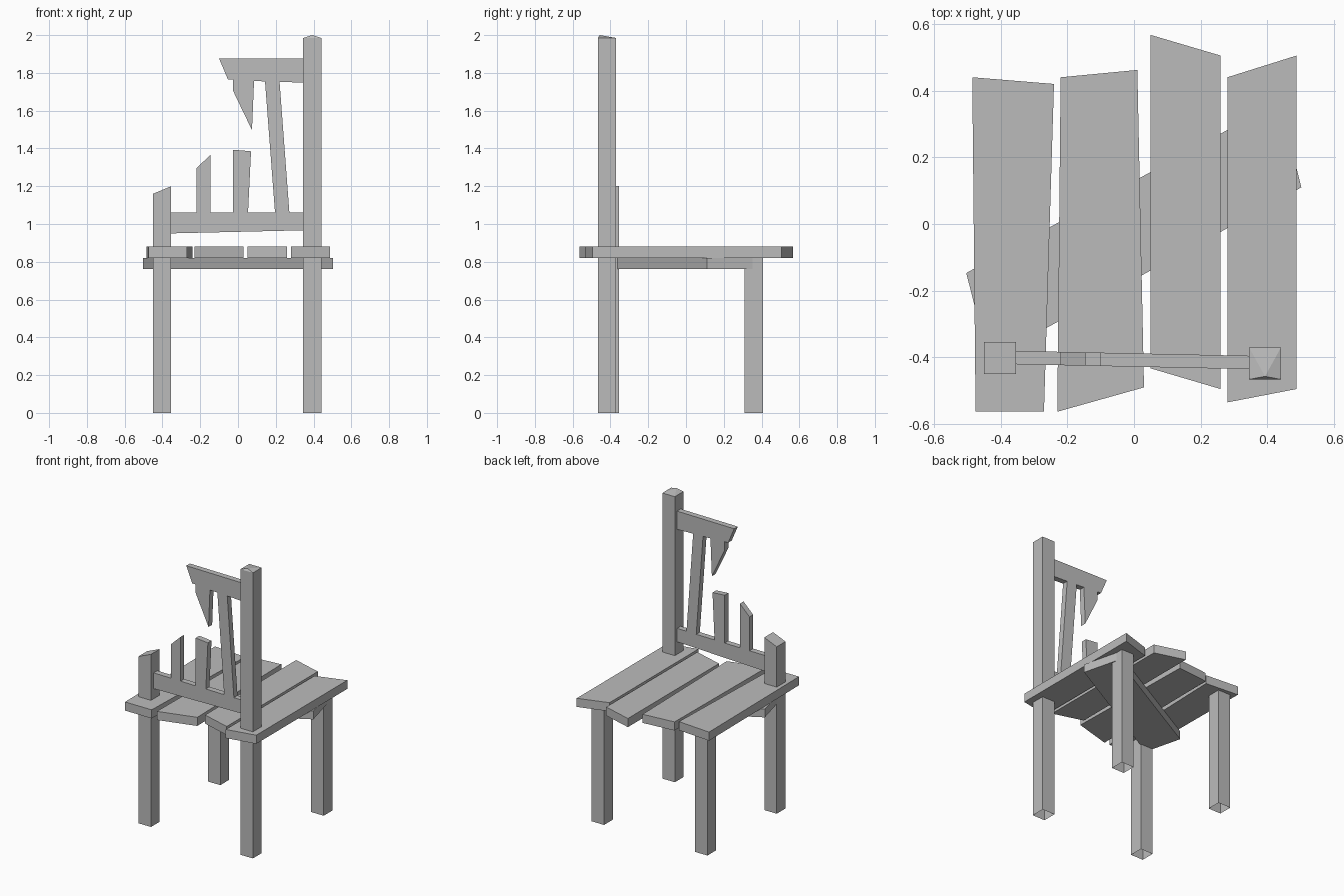
import bpy
import bmesh
from mathutils import Vector

default_cube = bpy.data.objects.get("Cube")
if default_cube:
    bpy.data.objects.remove(default_cube, do_unlink=True)

# One plain grey for the whole chair
grey = bpy.data.materials.new("plain grey")
grey.use_nodes = True
grey.diffuse_color = (0.5, 0.5, 0.5, 1)
shader = next(n for n in grey.node_tree.nodes if n.type == "BSDF_PRINCIPLED")
shader.inputs["Base Color"].default_value = grey.diffuse_color


def finish(name, bm):
    """Turn a bmesh into a flat shaded object in the scene."""
    mesh = bpy.data.meshes.new(name)
    bm.to_mesh(mesh)
    bm.free()
    mesh.materials.append(grey)
    obj = bpy.data.objects.new(name, mesh)
    bpy.context.collection.objects.link(obj)
    return obj


def loft(name, start, end, open_start=False):
    """Join two matching outlines with side faces and cap the ends."""
    bm = bmesh.new()
    a = [bm.verts.new(p) for p in start]
    b = [bm.verts.new(p) for p in end]
    for i in range(len(a)):
        j = (i + 1) % len(a)
        bm.faces.new((a[i], a[j], b[j], b[i]))
    caps = [bm.faces.new(b)]
    caps.append(bm.faces.new(list(reversed(a))))
    bmesh.ops.recalc_face_normals(bm, faces=bm.faces)
    if open_start:
        bmesh.ops.delete(bm, geom=[caps[1]], context="FACES_ONLY")
    return finish(name, bm)


def board(name, outline, bottom, top):
    """Flat board lying in the horizontal plane."""
    return loft(name, [(x, y, bottom) for x, y in outline],
                [(x, y, top) for x, y in outline])


def back_piece(name, outline):
    """Upright piece whose depth follows the slightly skewed backrest."""
    def layer(offset):
        return [(x, -0.408 - 0.021 * x + offset, z) for x, z in outline]
    return loft(name, layer(-0.02), layer(0.02))


def leg(name, x, y, top_left, top_right):
    """Square leg, open underneath, with a top that may slope sideways."""
    h = 0.048
    corners = [(-h, -h), (h, -h), (h, h), (-h, h)]
    return loft(name, [(x + u, y + v, 0) for u, v in corners],
                [(x + u, y + v, top_left if u < 0 else top_right)
                 for u, v in corners], open_start=True)


# Legs: two short ones, a snapped post and a tall post
RIGHT_X, LEFT_X, SEAT_LOW, SEAT_TOP = -0.402, 0.393, 0.82, 0.88
for side, x in (("right", RIGHT_X), ("left", LEFT_X)):
    leg(side + "_short_leg", x, 0.359, SEAT_LOW, SEAT_LOW)
leg("snapped_post", RIGHT_X, -0.402, 1.16, 1.2)
tall_post = leg("tall_post", LEFT_X, -0.418, 1.985, 1.985)

# Chipped point on top of the tall post, close to its outer edge
bm = bmesh.new()
bm.from_mesh(tall_post.data)
top_face = max(bm.faces, key=lambda f: f.calc_center_median().z)
tip = bmesh.ops.poke(bm, faces=[top_face])["verts"][0]
tip.co = Vector((LEFT_X, -0.457, 2))
bm.to_mesh(tall_post.data)
bm.free()

# Four crooked seat planks
planks = [
    [(-0.485, 0.44), (-0.24, 0.42), (-0.27, -0.563), (-0.475, -0.563)],
    [(-0.22, 0.44), (0.01, 0.462), (0.03, -0.49), (-0.23, -0.563)],
    [(0.05, 0.567), (0.26, 0.505), (0.26, -0.495), (0.05, -0.433)],
    [(0.28, 0.44), (0.487, 0.505), (0.487, -0.495), (0.28, -0.535)],
]
for number, outline in enumerate(planks, 1):
    board(f"seat_plank_{number}", outline, SEAT_LOW, SEAT_TOP)

# Diagonal brace under the seat
board("seat_brace", [(-0.503, -0.147), (0.437, 0.368), (0.502, 0.11),
                     (-0.437, -0.408)], 0.763, SEAT_LOW)

# Backrest rails, the upper one broken off short
RAIL_TOP, RAIL_END = 1.06, 0.36
back_piece("lower_rail", [(-0.37, 0.95), (RAIL_END, 0.967),
                          (RAIL_END, RAIL_TOP), (-0.37, RAIL_TOP)])
back_piece("upper_rail", [(-0.1, 1.875), (-0.053, 1.765), (-0.026, 1.765),
                          (0.085, 1.757), (RAIL_END, 1.748), (RAIL_END, 1.875)])

# Backrest slats, three of them splintered
back_piece("splintered_slat_outer", [(-0.22, RAIL_TOP), (-0.145, RAIL_TOP),
                                     (-0.145, 1.367), (-0.22, 1.295)])
back_piece("splintered_slat_middle", [(-0.026, RAIL_TOP), (0.053, RAIL_TOP),
                                      (0.069, 1.385), (-0.026, 1.393)])
back_piece("hanging_splinter", [(-0.026, 1.765), (-0.026, 1.705),
                                (0.074, 1.497), (0.085, 1.757)])
back_piece("whole_slat", [(0.196, RAIL_TOP), (0.272, RAIL_TOP),
                          (0.22, 1.753), (0.143, 1.755)])
